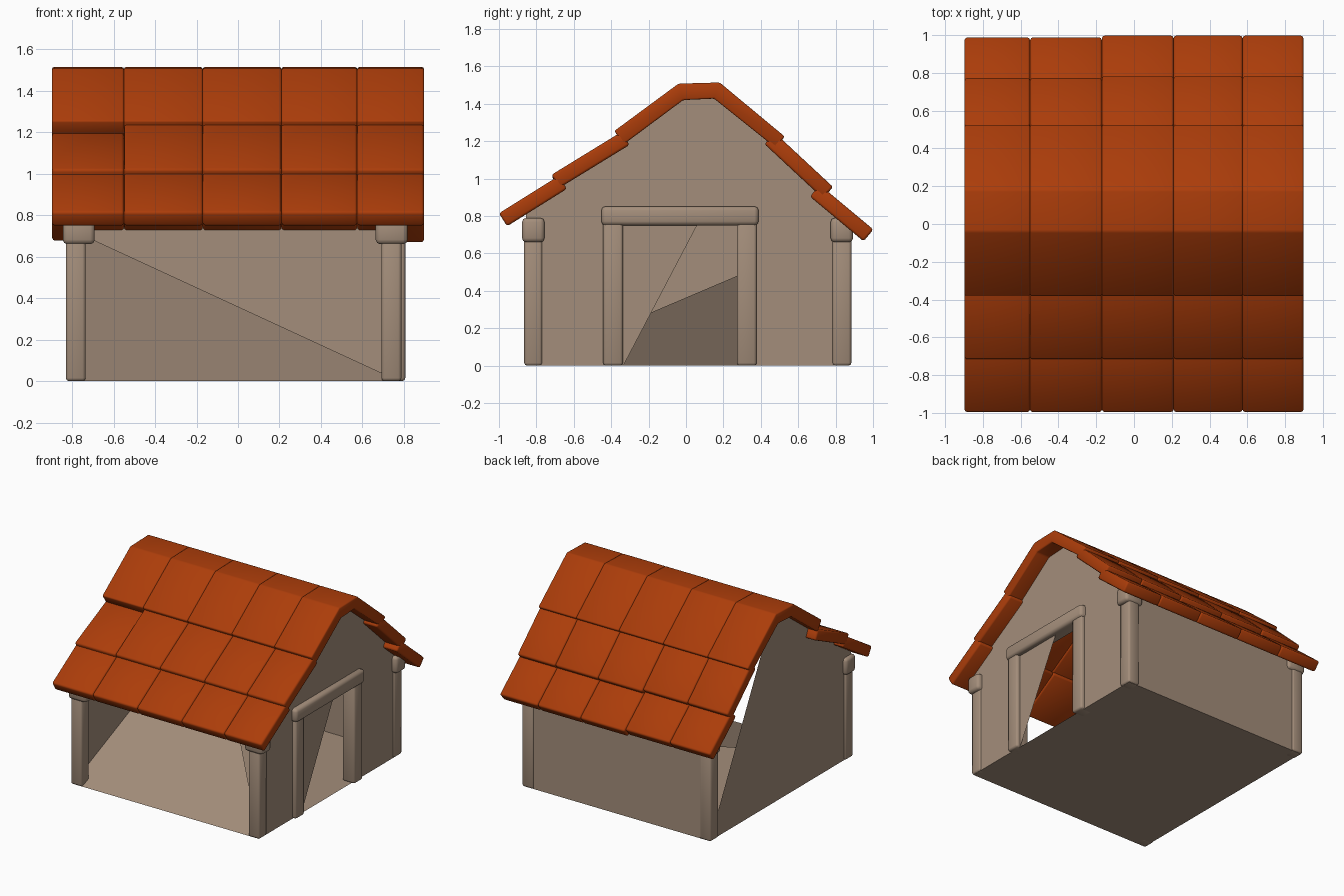
import bpy, bmesh, math
from mathutils import Vector

if "Cube" in bpy.data.objects:
    bpy.data.objects.remove(bpy.data.objects["Cube"])


def material(name, col):
    m = bpy.data.materials.new(name)
    m.diffuse_color = (*col, 1)
    m.use_nodes = True
    m.node_tree.nodes["Principled BSDF"].inputs["Base Color"].default_value = m.diffuse_color
    return m


CLAY = material("orange_clay", (0.41, 0.046, 0.003))
STONE = material("warm_stone", (0.37, 0.27, 0.197))


def make(name, verts, faces, mat, bevel=0.0):
    me = bpy.data.meshes.new(name)
    bm = bmesh.new()
    vs = [bm.verts.new(v) for v in verts]
    for f in faces:
        bm.faces.new([vs[i] for i in f])
    if bevel:
        bmesh.ops.recalc_face_normals(bm, faces=bm.faces)
        bmesh.ops.bevel(bm, geom=list(bm.edges), offset=bevel, segments=2,
                        profile=0.5, affect='EDGES')
    bm.to_mesh(me)
    bm.free()
    me.materials.append(mat)
    ob = bpy.data.objects.new(name, me)
    bpy.context.collection.objects.link(ob)
    if bevel:
        bpy.context.view_layer.objects.active = ob
        ob.select_set(True)
        bpy.ops.object.shade_smooth_by_angle(angle=math.radians(60))
        ob.select_set(False)
    return ob


def extrude_x(name, profile, x0, x1, mat, bevel):
    # closed (y, z) outline swept along x
    n = len(profile)
    verts = [(x, y, z) for x in (x0, x1) for y, z in profile]
    faces = [list(range(n)), list(range(2 * n - 1, n - 1, -1))]
    faces += [[i, (i + 1) % n, n + (i + 1) % n, n + i] for i in range(n)]
    return make(name, verts, faces, mat, bevel)


def box(name, x0, x1, y0, y1, z0, z1, bevel=0.015):
    return extrude_x(name, [(y0, z0), (y1, z0), (y1, z1), (y0, z1)], x0, x1, STONE, bevel)


def slab(a, b, t=0.082):
    # sloping tile outline: outer line a-b, thickness inward
    a, b = Vector(a), Vector(b)
    d = (b - a).normalized()
    n = Vector((d.y, -d.x))
    if n.y > 0:
        n = -n
    return [tuple(a), tuple(b), tuple(b + n * t), tuple(a + n * t)]


# roof: ridge course bent over the top, then two tile courses each side
cuts = [-0.897, -0.55, -0.17, 0.21, 0.575, 0.897]
ridge = [(-0.383, 1.255), (-0.04, 1.508), (0.18, 1.514), (0.528, 1.225),
         (0.478, 1.165), (0.15, 1.428), (-0.015, 1.42), (-0.335, 1.182)]
courses = {
    "front_middle_tile": ((-0.345, 1.25), (-0.72, 1.02)),
    "front_lower_tile": ((-0.68, 1.015), (-1.0, 0.815)),
    "back_middle_tile": ((0.475, 1.245), (0.787, 0.955)),
    "back_lower_tile": ((0.715, 0.967), (1.002, 0.728)),
}
for i in range(5):
    x0, x1 = cuts[i], cuts[i + 1]
    extrude_x("ridge_tile", ridge, x0, x1, CLAY, 0.009)
    for name, (a, b) in courses.items():
        if name == "front_middle_tile" and i == 0:
            a = (-0.335, 1.2)           # slipped tile, sunk at its top
        if name.startswith("back") and i < 2:
            b = (b[0] - 0.01, b[1] + 0.008)
        extrude_x(name, slab(a, b), x0, x1, CLAY, 0.013)

# corner posts with caps
for sx, x0, x1 in (("left", -0.83, -0.735), ("right", 0.692, 0.788)):
    for sy, y0, y1 in (("front", -0.865, -0.768), ("back", 0.782, 0.884)):
        box(f"{sy}_{sx}_post", x0, x1, y0, y1, 0, 0.7)
        xc = -0.768 if sx == "left" else 0.741
        yc = (y0 + y1) / 2
        box(f"{sy}_{sx}_cap", xc - 0.077, xc + 0.077, yc - 0.06, yc + 0.06, 0.66, 0.79, 0.022)

# door frame on the right gable
box("door_post_front", 0.70, 0.807, -0.443, -0.337, 0, 0.77)
box("door_post_back", 0.70, 0.807, 0.272, 0.378, 0, 0.77)
box("door_lintel", 0.70, 0.82, -0.453, 0.388, 0.75, 0.852, 0.022)

L, R, F, B = -0.816, 0.778, -0.855, 0.874
# right gable with doorway, partly covered by a slanted panel
right = [(F, 0), (-0.39, 0), (-0.39, 0.8), (0.32, 0.8), (0.32, 0), (B, 0),
         (B, 0.8), (0.48, 1.17), (0.15, 1.43), (-0.015, 1.425), (-0.39, 1.15), (F, 0.84)]
make("right_wall", [(R, y, z) for y, z in right],
     [(0, 1, 2, 10, 11), (2, 3, 7, 8, 9, 10), (3, 4, 5, 6, 7)], STONE)
make("door_panel", [(R, -0.39, 0), (R, -0.335, 0), (R, 0.085, 0.8), (R, -0.39, 0.8)],
     [(0, 1, 2, 3)], STONE)
# left gable, open under the back slope
left = [(F, 0), (B, 0), (0.13, 1.425), (-0.015, 1.425), (F, 0.84)]
make("left_wall", [(L, y, z) for y, z in left], [(4, 3, 2, 1, 0)], STONE)
# back wall and floor
make("back_wall", [(L, B, 0), (R, B, 0), (R, B, 0.78), (L, B, 0.74)], [(0, 3, 2, 1)], STONE)
make("floor", [(L, F, 0), (R, F, 0), (R, B, 0), (L, B, 0)], [(3, 2, 1, 0)], STONE)
# slanted surface inside, rising to the back left corner
make("inner_slope", [(L, F, 0), (R, F, 0), (L, B, 0.736), (L, B, 0)],
     [(0, 1, 2), (1, 3, 2)], STONE)
